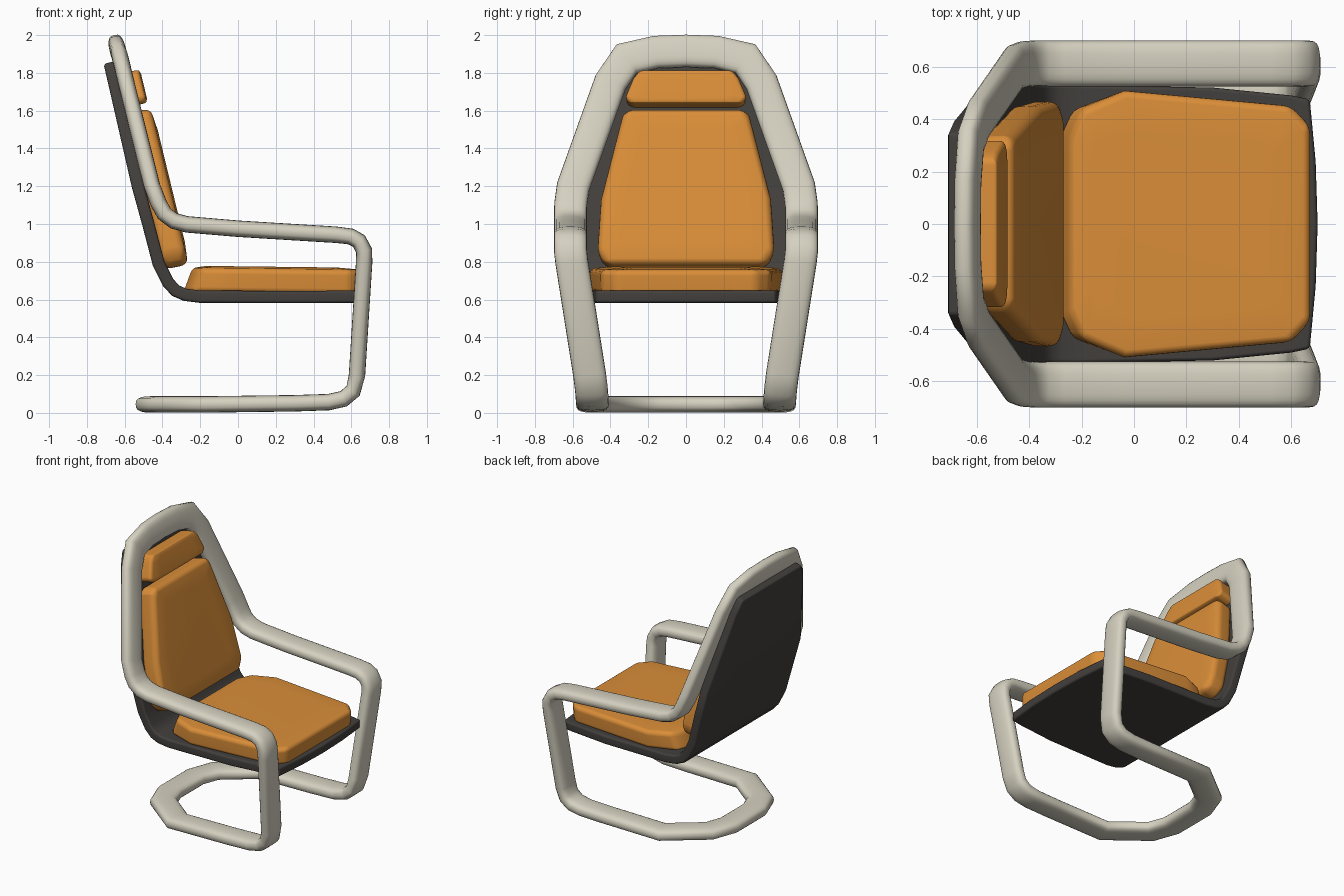
import bpy, math
from mathutils import Vector

if "Cube" in bpy.data.objects:
    bpy.data.objects.remove(bpy.data.objects["Cube"])


def material(name, rgb):
    m = bpy.data.materials.new(name)
    m.diffuse_color = (*rgb, 1)
    m.use_nodes = True
    m.node_tree.nodes["Principled BSDF"].inputs["Base Color"].default_value = m.diffuse_color
    return m


CREAM = material("cream frame", (0.67, 0.64, 0.53))
GREY = material("dark grey shell", (0.055, 0.05, 0.046))
ORANGE = material("orange fabric", (0.70, 0.27, 0.04))


def make_object(name, verts, faces, mat):
    me = bpy.data.meshes.new(name)
    me.from_pydata([tuple(v) for v in verts], [], faces)
    me.materials.append(mat)
    me.update()
    ob = bpy.data.objects.new(name, me)
    bpy.context.collection.objects.link(ob)
    for p in me.polygons:
        p.use_smooth = True
    return ob


def soften(ob, width, segments, angle):
    b = ob.modifiers.new("bevel", 'BEVEL')
    b.width, b.segments = width, segments
    b.limit_method, b.angle_limit = 'ANGLE', math.radians(angle)
    w = ob.modifiers.new("normals", 'WEIGHTED_NORMAL')
    w.keep_sharp = False


# Frame: one closed loop of flattened tube (x, y, z, sheet angle), right half then mirrored
half = [
    (-.455, 0, .045, 0), (-.455, .15, .045, 0), (-.40, .30, .045, 0), (-.15, .495, .045, 0),
    (.30, .495, .051, 1), (.48, .495, .057, 5), (.56, .497, .075, 22), (.61, .50, .118, 52),
    (.63, .51, .20, 84), (.668, .605, .80, 87), (.667, .612, .86, 105), (.64, .612, .91, 135),
    (.595, .612, .934, 160), (.52, .612, .943, 174), (0, .612, .975, 176), (-.27, .612, .998, 175),
    (-.34, .612, .017 + 1.0, 157), (-.39, .612, 1.055, 128), (-.42, .610, 1.11, 110),
    (-.455, .597, 1.20, 104), (-.592, .40, 1.75, 104), (-.622, .315, 1.875, 104),
    (-.633, .16, 1.91, 104), (-.635, 0, 1.916, 104)]
path = half + [(x, -y, z, a) for x, y, z, a in half[-2:0:-1]]
SIDES = 20
section = []
for k in range(SIDES):
    t = 2 * math.pi * k / SIDES
    c, s = math.cos(t), math.sin(t)
    section.append((math.copysign(abs(c) ** .7, c) * .087, math.copysign(abs(s) ** .7, s) * .0435))

verts, faces = [], []
n = len(path)
for i in range(n):
    p0, p, p1 = (Vector(path[(i + d) % n][:3]) for d in (-1, 0, 1))
    a = math.radians(path[i][3])
    N = Vector((-math.sin(a), 0, math.cos(a)))
    t0, t1 = p - p0, p1 - p
    t0 = (t0 - N * t0.dot(N)).normalized()
    t1 = (t1 - N * t1.dot(N)).normalized()
    m = (t0 + t1).normalized()
    W = m.cross(N) / max(.75, t0.dot(m))
    verts += [p + W * u + N * v for u, v in section]
    for k in range(SIDES):
        j, k1 = (i + 1) % n, (k + 1) % SIDES
        faces.append((i * SIDES + k, i * SIDES + k1, j * SIDES + k1, j * SIDES + k))
frame = make_object("tube_frame", verts, faces, CREAM)

# Shell: bent sheet for seat and back (x, z, half width)
rows = [(.67, .615, .475), (.60, .615, .49), (.30, .613, .52), (-.20, .615, .53),
        (-.28, .625, .53), (-.33, .647, .53), (-.37, .69, .53), (-.42, .79, .535),
        (-.475, 1.0, .545), (-.53, 1.20, .55), (-.658, 1.76, .395), (-.68, 1.855, .345)]
cols = (-1, -.5, 0, .5, 1)
verts, faces = [], []
for r, (x, z, w) in enumerate(rows):
    for c in cols:
        verts.append((x + (.03 * (1 - c * c) if r == 0 else 0), c * w, z))
for r in range(len(rows) - 1):
    for c in range(4):
        q = r * 5 + c
        faces.append((q, q + 1, q + 6, q + 5))
shell = make_object("seat_shell", verts, faces, GREY)
sol = shell.modifiers.new("thickness", 'SOLIDIFY')
sol.thickness, sol.offset, sol.use_even_offset = .065, 0, True
soften(shell, .014, 2, 50)


# Cushions: symmetric outline (u, half width) raised from the shell
def cushion(name, outline, origin, along, low, high, bevel, rear_slope=0, crown=.012):
    d = Vector(along).normalized()
    up = Vector((0, 1, 0)).cross(d)
    if up.x + up.z < 0:
        up = -up
    o = Vector(origin)
    ring = outline + [(u, -w) for u, w in reversed(outline)]
    mid = sum(u for u, w in ring) / len(ring)
    start, k = outline[0][0], len(ring)
    verts = []
    for level, size, shift in ((low, .97, 0), (high, .98, rear_slope), (high + crown, .70, 0)):
        for u, w in ring:
            uu = mid + (u - mid) * size
            if u < start + .06:
                uu += shift
            verts.append(o + d * uu + Vector((0, w * size, 0)) + up * level)
    faces = [tuple(range(k)), tuple(range(2 * k, 3 * k))]
    for ring_no in (0, k):
        for i in range(k):
            j = (i + 1) % k
            faces.append((ring_no + i, ring_no + j, ring_no + k + j, ring_no + k + i))
    ob = make_object(name, verts, faces, ORANGE)
    # consistent outward normals
    import bmesh
    bm = bmesh.new()
    bm.from_mesh(ob.data)
    bmesh.ops.recalc_face_normals(bm, faces=bm.faces)
    bm.to_mesh(ob.data)
    bm.free()
    soften(ob, bevel, 4, 30)
    return ob


cushion("seat_cushion",
        [(-.31, .34), (-.26, .45), (-.05, .52), (.60, .46), (.675, .38)],
        (0, 0, 0), (1, 0, -.012), .635, .764, .03, rear_slope=.05)

BACK = dict(origin=(-.42, 0, .78), along=(-.242, 0, 1))
cushion("back_cushion",
        [(-.04, .43), (.03, .48), (.33, .46), (.79, .345), (.83, .32)],
        low=.02, high=.152, bevel=.04, **BACK)
cushion("head_cushion",
        [(.85, .30), (.88, .33), (.99, .285), (1.035, .25)],
        low=.02, high=.14, bevel=.03, crown=.008, **BACK)

# Frame normals outward
import bmesh
bm = bmesh.new()
bm.from_mesh(frame.data)
bmesh.ops.recalc_face_normals(bm, faces=bm.faces)
bm.to_mesh(frame.data)
bm.free()
